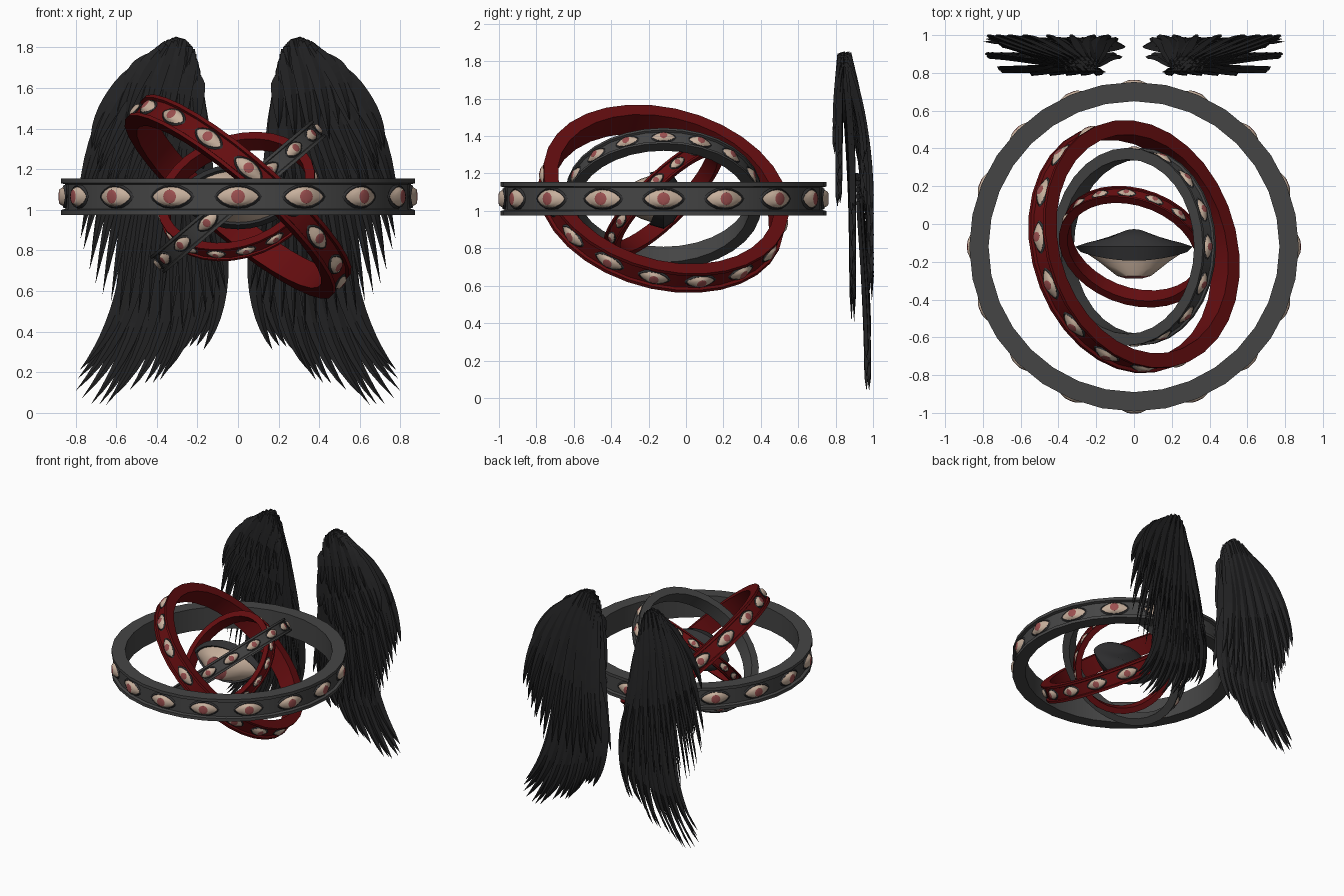
import bpy, bmesh, math, random
from mathutils import Vector, Matrix

random.seed(4)
if "Cube" in bpy.data.objects:
    bpy.data.objects.remove(bpy.data.objects["Cube"])


def material(name, r, g, b):
    m = bpy.data.materials.new(name)
    m.use_nodes = True
    m.diffuse_color = (r, g, b, 1)
    m.node_tree.nodes["Principled BSDF"].inputs["Base Color"].default_value = (r, g, b, 1)
    return m


GRAY = material("ring gray", .06, .06, .06)
RED = material("ring dark red", .13, .004, .005)
LID = material("eyelid charcoal", .032, .032, .034)
CREAM = material("eyeball cream", .58, .44, .34)
IRIS = material("iris dusty red", .33, .08, .08)
BLACK = material("feather black", .016, .016, .017)


def finish(name, bm, mats, angle=35):
    bmesh.ops.recalc_face_normals(bm, faces=bm.faces)
    mesh = bpy.data.meshes.new(name)
    bm.to_mesh(mesh)
    bm.free()
    for m in mats:
        mesh.materials.append(m)
    ob = bpy.data.objects.new(name, mesh)
    bpy.context.collection.objects.link(ob)
    bpy.ops.object.select_all(action='DESELECT')
    ob.select_set(True)
    bpy.context.view_layer.objects.active = ob
    bpy.ops.object.shade_smooth_by_angle(angle=math.radians(angle))
    return ob


def bridge(bm, a, b, mat=0):
    n = len(a)
    for i in range(n):
        f = bm.faces.new((a[i], a[(i + 1) % n], b[(i + 1) % n], b[i]))
        f.material_index = mat


# Rings: channel profile swept around the axis
PROFILE = [(.77, -.09), (.872, -.09), (.872, -.066), (.85, -.06),
           (.85, .06), (.872, .066), (.872, .09), (.77, .09)]


def ring(name, mat, matrix, segments=32):
    bm = bmesh.new()
    loops = []
    for i in range(segments):
        a = math.tau * i / segments
        loops.append([bm.verts.new(matrix @ Vector((r * math.sin(a), -r * math.cos(a), z)))
                      for r, z in PROFILE])
    for i in range(segments):
        bridge(bm, loops[i], loops[(i + 1) % segments])
    finish(name, bm, [mat])


# Eye: concentric loops from iris to lid to closed back, facing -y
# (width, height, depth, blend from circle to almond, material)
EYE = [(.15, .15, -.54, 0, 2), (.29, .29, -.5, 0, 2), (.6, .34, -.4, .6, 1),
       (.86, .41, -.2, 1, 1), (.9, .45, -.24, 1, 0), (1, .52, 0, 1, 0),
       (.8, .4, .17, 1, 0), (.4, .2, .3, 1, 0)]


def add_eye(bm, matrix, n=16):
    def loop(w, h, depth, blend):
        out = []
        for i in range(n):
            a = math.tau * i / n
            c, s = math.cos(a), math.sin(a)
            s *= 1 - blend * (1 - abs(s) ** .5)
            out.append(bm.verts.new(matrix @ Vector((w * c, depth * (1 - .6 * blend * c * c), h * s))))
        return out
    loops = [loop(*row[:4]) for row in EYE]
    for k in range(1, len(EYE)):
        bridge(bm, loops[k - 1], loops[k], EYE[k][4])
    bm.faces.new(loops[0]).material_index = 2
    bm.faces.new(loops[-1])


CENTRE = Vector((0, -.12, 1.065))
RINGS = [("outer_ring", GRAY, 1, (0, 0, 1)),
         ("large_tilted_ring", RED, .77, (.64, .21, .738)),
         ("middle_tilted_ring", GRAY, .6, (-.645, 0, .764)),
         ("small_tilted_ring", RED, .46, (-.25, -.68, .69))]
for name, mat, size, normal in RINGS:
    turn = Vector((0, 0, 1)).rotation_difference(Vector(normal)).to_matrix().to_4x4()
    place = Matrix.Translation(CENTRE) @ turn @ Matrix.Scale(size, 4)
    ring(name, mat, place)
    bm = bmesh.new()
    for i in range(16):
        add_eye(bm, place @ Matrix.Rotation(math.tau * i / 16, 4, 'Z')
                @ Matrix.Translation((0, -.845, 0)) @ Matrix.Diagonal((.118, .07, .118, 1)))
    finish(name + "_eyes", bm, [LID, CREAM, IRIS])

# Large eye in the middle
bm = bmesh.new()
add_eye(bm, Matrix.Translation(CENTRE) @ Matrix.Diagonal((.31, .31, .31, 1)), 32)
finish("central_eye", bm, [LID, CREAM, IRIS])


# Wings: layers of curved feather blades
def along(points, t):
    f = t * (len(points) - 1)
    i = min(int(f), len(points) - 2)
    return Vector(points[i]).lerp(Vector(points[i + 1]), f - i)


def add_feather(bm, root, mid, tip, width, y0, y1, steps=12):
    loops = []
    for k in range(steps):
        s = k / steps
        p = root * (1 - s) ** 2 + mid * 2 * s * (1 - s) + tip * s * s
        d = ((mid - root) * (1 - s) + (tip - mid) * s).normalized()
        side = Vector((-d.y, d.x)) * width / 2 * min(1, .45 + 2 * s) * (1 - s ** 3)
        y = y0 + (y1 - y0) * math.sin(s * math.pi / 2)
        section = [(side, .009), (side * 0, -.011), (-side, -.009), (side * 0, .011)]
        loops.append([bm.verts.new((p.x + o.x, y + dy, p.y + o.y)) for o, dy in section])
    for a, b in zip(loops, loops[1:]):
        bridge(bm, a, b)
    bm.faces.new(loops[0])
    end = bm.verts.new((tip.x, y1, tip.y))
    for i in range(4):
        bm.faces.new((loops[-1][i], loops[-1][(i + 1) % 4], end))


SHOULDER = [(.2, 1.66), (.23, 1.79), (.28, 1.85), (.35, 1.82), (.42, 1.76)]
BEND = [(.19, 1.25), (.3, 1.4), (.5, 1.5), (.7, 1.52)]
# name, count, width, root depth, tip depth, roots, bends, tips
LAYERS = [
    ("tail_feathers", 17, .085, .92, .965,
     [(.15, 1.15), (.35, 1.2), (.52, 1.05)],
     [(.01, .6), (.25, .45), (.5, .5)],
     [(.17, .31), (.25, .32), (.37, .17), (.45, .1), (.62, .04), (.7, .005), (.8, .09), (.78, .21)]),
    ("long_feathers", 20, .09, .84, .885, SHOULDER, BEND,
     [(.06, .6), (.14, .45), (.3, .38), (.45, .42), (.58, .47), (.69, .57), (.77, .8), (.79, 1.0)]),
    ("rear_feathers", 16, .09, .86, .98, SHOULDER, BEND,
     [(.08, .7), (.2, .5), (.4, .5), (.6, .58), (.72, .8), (.78, 1.0)]),
    ("front_coverts", 14, .085, .82, .81, SHOULDER, BEND,
     [(.17, 1.2), (.35, 1.0), (.55, 1.02), (.68, 1.15), (.72, 1.3)]),
    ("rear_coverts", 14, .085, .85, .945, SHOULDER, BEND,
     [(.16, 1.15), (.35, .95), (.55, 1.0), (.68, 1.12), (.72, 1.3)]),
    ("small_coverts", 10, .08, .82, .795, SHOULDER, [(.2, 1.6), (.35, 1.65), (.55, 1.68)],
     [(.2, 1.4), (.32, 1.3), (.45, 1.3), (.6, 1.45)])]


def mirror(ob):
    ob.modifiers.new("Mirror", 'MIRROR')


for name, count, width, y0, y1, roots, bends, tips in LAYERS:
    bm = bmesh.new()
    for i in range(count):
        t = i / (count - 1)
        tip = along(tips, t) + Vector((0, random.uniform(0, .05) if 0 < i < count - 1 else 0))
        dy = (i % 2) * .014
        add_feather(bm, along(roots, t), along(bends, t), tip, width, y0 + dy, y1 + dy)
    mirror(finish("wing_" + name, bm, [BLACK], 25))

# Shoulder mass under the coverts
bm = bmesh.new()
bmesh.ops.create_uvsphere(bm, u_segments=16, v_segments=10, radius=1,
                          matrix=Matrix.Translation((.3, .84, 1.66)) @ Matrix.Diagonal((.1, .035, .19, 1)))
mirror(finish("wing_shoulders", bm, [BLACK]))
